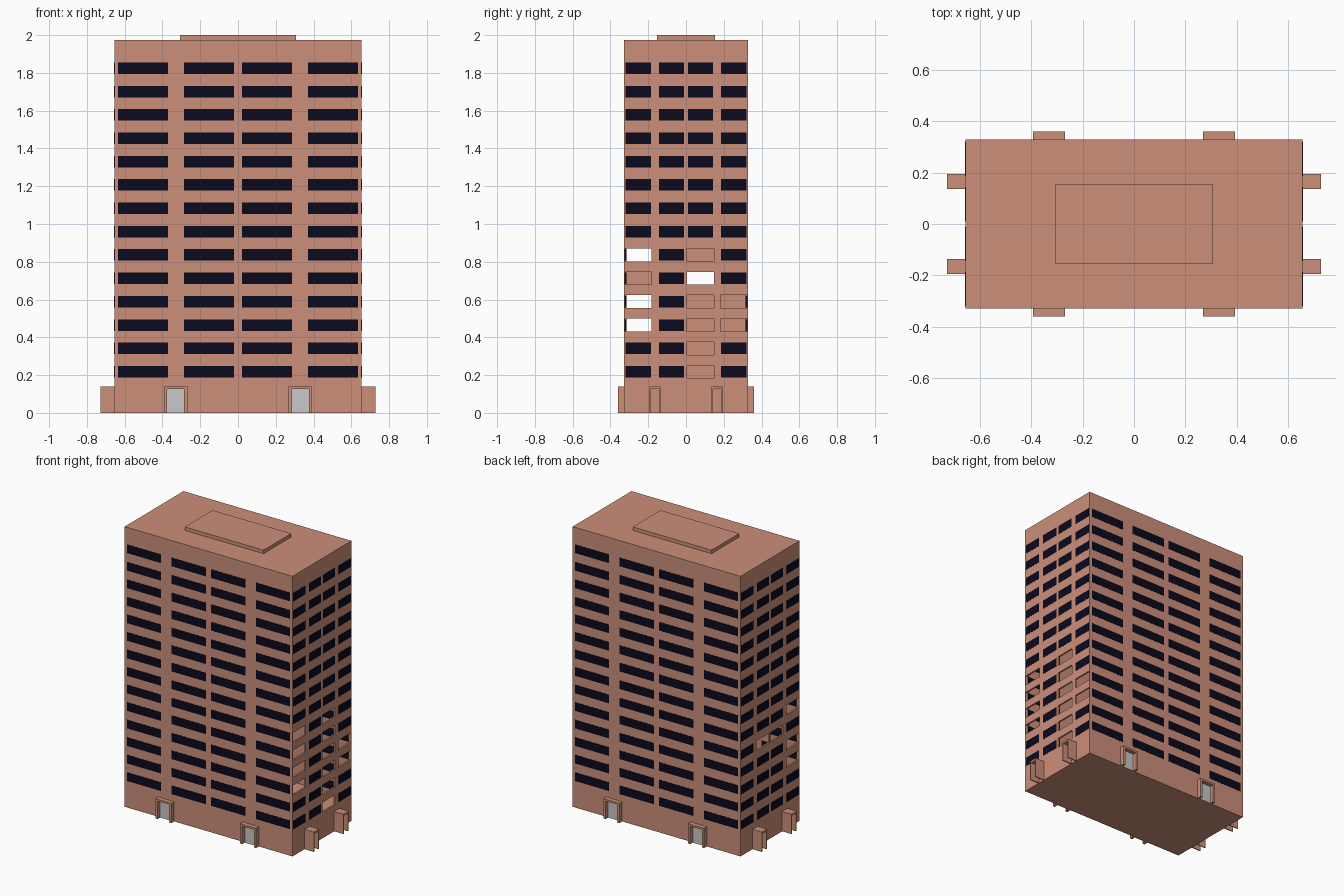
import bpy
import bmesh

cube = bpy.data.objects.get("Cube")
if cube:
    bpy.data.objects.remove(cube, do_unlink=True)

HX, HY, TOP = 0.655, 0.328, 1.975
WALL = 0.012
PROUD = 0.001
FLOORS = [0.218 + 0.1236 * i for i in range(14)]
FRONT_COLS = [-0.503, -0.154, 0.154, 0.503]
SIDE_COLS = [-0.253, -0.077, 0.077, 0.253]

# Missing panes as {column: floors}, for each end wall
OPEN = {
    1: {0: (2, 3, 4, 5), 2: (0, 1, 2, 3, 4, 5), 3: (2, 3)},
    -1: {0: (2, 3, 5), 1: (4,), 2: (4,)},
}


def material(name, color):
    m = bpy.data.materials.new(name)
    m.use_nodes = True
    m.diffuse_color = (*color, 1)
    m.node_tree.nodes["Principled BSDF"].inputs["Base Color"].default_value = (*color, 1)
    return m


terracotta = material("terracotta", (0.60, 0.275, 0.19))
dark_glass = material("dark_glass", (0.003, 0.003, 0.013))
door_grey = material("door_grey", (0.58, 0.58, 0.58))


def boxes(name, spans, mat):
    """One object made of boxes, each given as x, y and z spans."""
    bm = bmesh.new()
    for span in spans:
        lo = [min(s) for s in span]
        hi = [max(s) for s in span]
        made = bmesh.ops.create_cube(bm, size=1)
        for v in made["verts"]:
            v.co = [hi[i] if v.co[i] > 0 else lo[i] for i in range(3)]
    mesh = bpy.data.meshes.new(name)
    bm.to_mesh(mesh)
    bm.free()
    mesh.materials.append(mat)
    ob = bpy.data.objects.new(name, mesh)
    bpy.context.collection.objects.link(ob)
    return ob


def around(centre, width):
    return (centre - width / 2, centre + width / 2)


def cut(target, cutter):
    mod = target.modifiers.new("cut", "BOOLEAN")
    mod.operation = "DIFFERENCE"
    mod.solver = "EXACT"
    mod.object = cutter
    bpy.context.view_layer.objects.active = target
    bpy.ops.object.modifier_apply(modifier=mod.name)
    bpy.data.objects.remove(cutter, do_unlink=True)


# Hollow tower with open window holes in the end walls
tower = boxes("tower", [((-HX, HX), (-HY, HY), (0, TOP))], terracotta)
room = boxes("room_cutter", [((-HX + WALL, HX - WALL), (-HY + WALL, HY - WALL), (0.16, 1.9))], terracotta)
room.hide_render = True
cut(tower, room)
holes = boxes("hole_cutter", [
    ((s * (HX - 2 * WALL), s * (HX + WALL)), around(SIDE_COLS[c], 0.142), around(FLOORS[f], 0.068))
    for s, cols in OPEN.items() for c, floors in cols.items() for f in floors], terracotta)
holes.hide_render = True
cut(tower, holes)

# Roof slab
boxes("roof_slab", [((-0.307, 0.307), (-0.154, 0.154), (TOP, 2.0))], terracotta)

# Long windows; the outer columns show inside the room too
for s, name in ((-1, "front_windows"), (1, "back_windows")):
    spans = []
    for x in FRONT_COLS:
        inner = HY - WALL - PROUD if abs(x) > 0.3 else HY - PROUD
        for z in FLOORS:
            spans.append((around(x, 0.266), (s * inner, s * (HY + PROUD)), around(z, 0.061)))
    boxes(name, spans, dark_glass)

# End wall windows, skipping the open ones
for s, name in ((1, "left_windows"), (-1, "right_windows")):
    boxes(name, [
        ((s * (HX - PROUD), s * (HX + PROUD)), around(y, 0.134), around(z, 0.061))
        for c, y in enumerate(SIDE_COLS) for f, z in enumerate(FLOORS)
        if f not in OPEN[s].get(c, ())], dark_glass)


def portal(centre, width, jamb, near, far):
    """Two jambs and a lintel, as (across, depth, height) spans."""
    depth = (near, far)
    lo, hi = around(centre, width)
    return [((lo, lo + jamb), depth, (0, 0.14)),
            ((hi - jamb, hi), depth, (0, 0.14)),
            ((lo + jamb, hi - jamb), depth, (0.126, 0.14))]


# Entrances with doors at front and back
for s, side in ((-1, "front"), (1, "back")):
    frames, doors = [], []
    for x in (-0.33, 0.33):
        frames += portal(x, 0.124, 0.017, s * HY, s * 0.36)
        doors.append((around(x, 0.09), (s * HY, s * (HY + 0.003)), (0, 0.126)))
    boxes(side + "_door_frames", frames, terracotta)
    boxes(side + "_doors", doors, door_grey)

# Deep narrow porches on the end walls
for s, side in ((1, "left"), (-1, "right")):
    spans = []
    for y in (-0.165, 0.165):
        spans += [(d, a, h) for a, d, h in portal(y, 0.058, 0.007, s * HX, s * 0.727)]
    boxes(side + "_porches", spans, terracotta)
